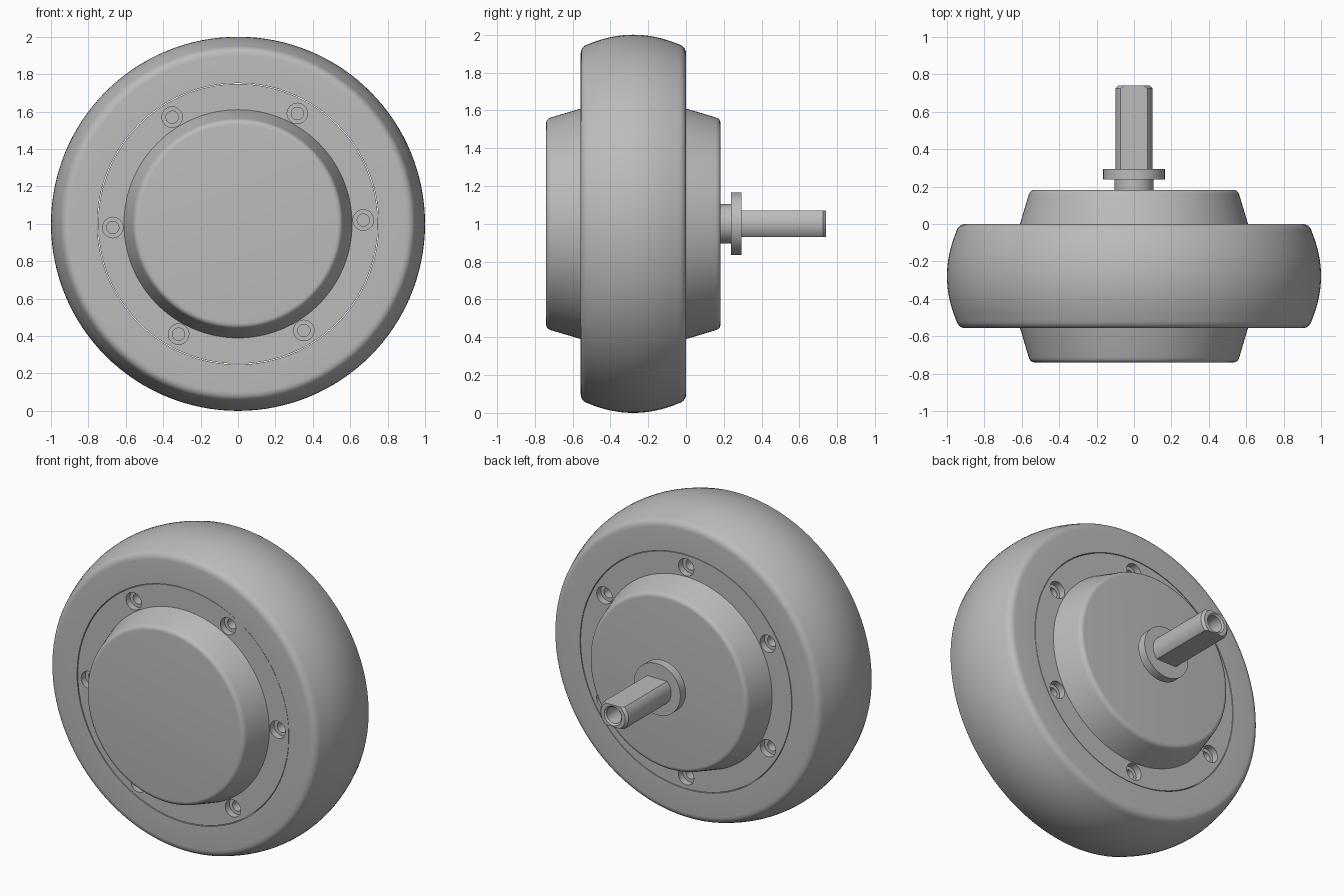
import bpy, bmesh, math
from mathutils import Vector

if "Cube" in bpy.data.objects:
    bpy.data.objects.remove(bpy.data.objects["Cube"], do_unlink=True)

CENTRE = Vector((0, 0, 1))
FRONT, BACK = -0.557, 0.0          # side faces of the tyre

grey = bpy.data.materials.new("plain grey")
grey.use_nodes = True
colour = (0.5, 0.5, 0.5, 1)
grey.diffuse_color = colour
grey.node_tree.nodes["Principled BSDF"].inputs["Base Color"].default_value = colour


def lathe_mesh(profile, segments, centre=CENTRE, closed=False):
    """Spin (radius, y) points about an axis parallel to y."""
    bm = bmesh.new()
    points = profile + profile[:1] if closed else profile
    verts = [bm.verts.new(centre + Vector((r, y, 0))) for r, y in points]
    edges = [bm.edges.new(pair) for pair in zip(verts, verts[1:])]
    bmesh.ops.spin(bm, geom=verts + edges, cent=centre, axis=(0, 1, 0),
                   angle=math.tau, steps=segments, use_merge=False)
    bmesh.ops.remove_doubles(bm, verts=bm.verts, dist=1e-5)
    bmesh.ops.recalc_face_normals(bm, faces=bm.faces)
    return bm


def finish(bm, name):
    mesh = bpy.data.meshes.new(name)
    bm.to_mesh(mesh)
    bm.free()
    mesh.materials.append(grey)
    obj = bpy.data.objects.new(name, mesh)
    bpy.context.collection.objects.link(obj)
    return obj


def activate(obj):
    bpy.ops.object.select_all(action="DESELECT")
    obj.select_set(True)
    bpy.context.view_layer.objects.active = obj


def smooth(obj):
    activate(obj)
    bpy.ops.object.shade_smooth_by_angle(angle=math.radians(30))


def fillet(corner, start, end, steps=6):
    """Rounded corner as a quadratic curve between two profile points."""
    a, b, c = Vector(start), Vector(corner), Vector(end)
    ts = [i / steps for i in range(steps + 1)]
    return [tuple(a * (1 - t) ** 2 + b * 2 * t * (1 - t) + c * t * t) for t in ts]


# Tyre: crowned tread, rounded shoulders and flat sides
mid, half = (FRONT + BACK) / 2, (BACK - FRONT) / 2
tread = half - 0.045
front_shoulder = fillet((0.94, FRONT), (0.9, FRONT), (0.952, mid - tread))
crown = [(1 - 0.048 * (i / 8) ** 2, mid + tread * i / 8) for i in range(-7, 8)]
back_shoulder = [(r, 2 * mid - y) for r, y in reversed(front_shoulder)]
tyre_profile = [(0.752, FRONT)] + front_shoulder + crown + back_shoulder + [(0.752, BACK)]
smooth(finish(lathe_mesh(tyre_profile, 128, closed=True), "tyre"))

# Hub: flange disc with a tapered boss on each side
front_boss = [(0, -0.74)] + fillet((0.555, -0.74), (0.53, -0.74), (0.563, -0.713))
front_boss += [(0.61, FRONT + 0.003), (0.748, FRONT + 0.003)]
back_boss = [(0.748, BACK - 0.001), (0.61, BACK - 0.001)]
back_boss += fillet((0.555, 0.183), (0.563, 0.156), (0.53, 0.183)) + [(0, 0.183)]
hub = finish(lathe_mesh(front_boss + back_boss, 128), "hub")

# Counterbored screw holes, six in each face of the flange
for face, inward, first in ((FRONT, 1, 1.7), (BACK, -1, 30)):
    for k in range(6):
        a = math.radians(first + 60 * k)
        place = CENTRE + 0.67 * Vector((math.cos(a), 0, math.sin(a)))
        steps = [(0, -0.03), (0.055, -0.03), (0.055, 0.045), (0.033, 0.045),
                 (0.033, 0.13), (0, 0.13)]
        profile = [(r, face + inward * d) for r, d in steps]
        cutter = finish(lathe_mesh(profile, 24, place), "hole_cutter")
        cutter.hide_render = True
        cut = hub.modifiers.new("screw_hole", "BOOLEAN")
        cut.operation, cut.solver, cut.object = "DIFFERENCE", "EXACT", cutter
        activate(hub)
        bpy.ops.object.modifier_apply(modifier=cut.name)
        bpy.data.objects.remove(cutter, do_unlink=True)
smooth(hub)

# Neck and collar where the axle leaves the hub
collar_profile = [(0, 0.17), (0.105, 0.17), (0.105, 0.237), (0.165, 0.237),
                  (0.165, 0.293), (0, 0.293)]
smooth(finish(lathe_mesh(collar_profile, 64), "axle_collar"))

# Hollow axle with two flats
axle_profile = [(0, 0.28), (0.1, 0.28), (0.1, 0.725), (0.086, 0.74),
                (0.062, 0.74), (0.052, 0.73), (0.052, 0.45), (0, 0.45)]
bm = lathe_mesh(axle_profile, 64)
for side in (-1, 1):
    bmesh.ops.bisect_plane(bm, geom=bm.verts[:] + bm.edges[:] + bm.faces[:],
                           plane_co=CENTRE + Vector((0, 0, 0.07 * side)),
                           plane_no=(0, 0, side), clear_outer=True)
    bmesh.ops.holes_fill(bm, edges=[e for e in bm.edges if e.is_boundary], sides=0)
bmesh.ops.recalc_face_normals(bm, faces=bm.faces)
smooth(finish(bm, "axle"))
